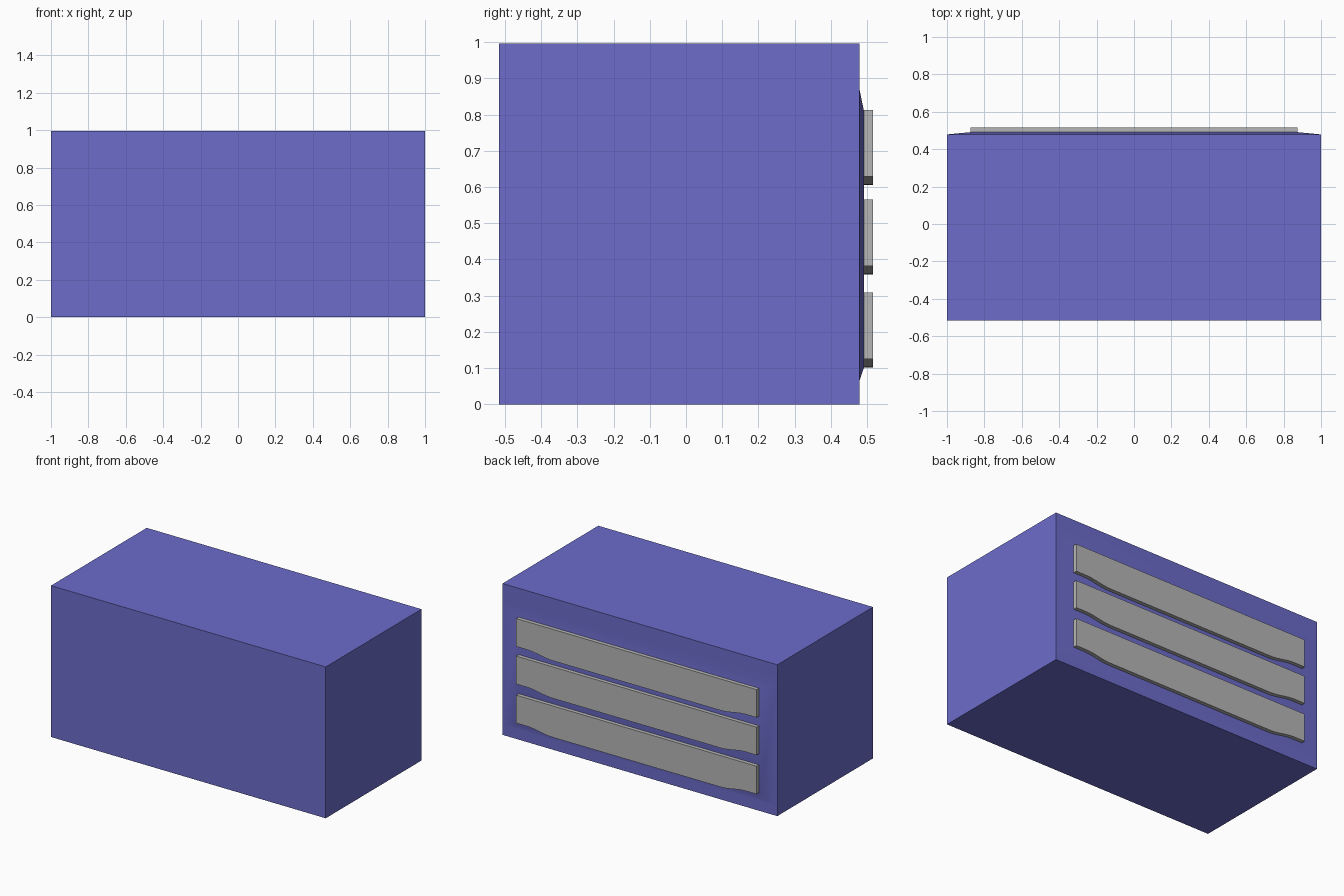
import bpy
import bmesh
import math

if "Cube" in bpy.data.objects:
    bpy.data.objects.remove(bpy.data.objects["Cube"])


def material(name, rgb):
    m = bpy.data.materials.new(name)
    m.diffuse_color = (*rgb, 1)
    m.use_nodes = True
    m.node_tree.nodes["Principled BSDF"].inputs["Base Color"].default_value = m.diffuse_color
    return m


BLUE = material("violet blue", (0.15, 0.15, 0.60))
GREY = material("light grey", (0.47, 0.47, 0.47))


def finish(bm, name, mat):
    bmesh.ops.recalc_face_normals(bm, faces=bm.faces)
    me = bpy.data.meshes.new(name)
    bm.to_mesh(me)
    bm.free()
    me.materials.append(mat)
    ob = bpy.data.objects.new(name, me)
    bpy.context.collection.objects.link(ob)
    return ob


# Box body with a shallow raised field on the back: skinned rectangles
bm = bmesh.new()
rects = [  # y, half width, bottom, top
    (-0.516, 1.0, 0.0, 0.996),
    (0.479, 1.0, 0.0, 0.996),
    (0.479, 0.998, 0.065, 0.87),
    (0.491, 0.875, 0.10, 0.812),
]
loops = []
for y, w, z0, z1 in rects:
    loops.append([bm.verts.new((x, y, z))
                  for x, z in ((-w, z0), (w, z0), (w, z1), (-w, z1))])
for a, b in zip(loops, loops[1:]):
    for i in range(4):
        j = (i + 1) % 4
        bm.faces.new((a[i], a[j], b[j], b[i]))
bm.faces.new(loops[0])
bm.faces.new(loops[-1])
body = finish(bm, "box_body", BLUE)
bpy.context.view_layer.objects.active = body
body.select_set(True)
bpy.ops.object.shade_smooth_by_angle(angle=math.radians(30))


# Slats whose lower edge drops in an S-curve away from each end
def slat(name, z0, z1, y0=0.489, y1=0.516, w=0.875, drop=0.023):
    half = [(w, z1), (w, z0 + drop)]
    for i in range(9):
        t = i / 8
        half.append((0.80 - 0.19 * t, z0 + drop * (1 + math.cos(math.pi * t)) / 2))
    outline = half + [(-x, z) for x, z in reversed(half)]
    bm = bmesh.new()
    face = bm.faces.new([bm.verts.new((x, y0, z)) for x, z in outline])
    out = bmesh.ops.extrude_face_region(bm, geom=[face], use_keep_orig=True)
    for v in out["geom"]:
        if isinstance(v, bmesh.types.BMVert):
            v.co.y = y1
    finish(bm, name, GREY)


for label, z in (("lower", 0.102), ("middle", 0.359), ("upper", 0.606)):
    slat(label + "_slat", z, z + 0.207)
